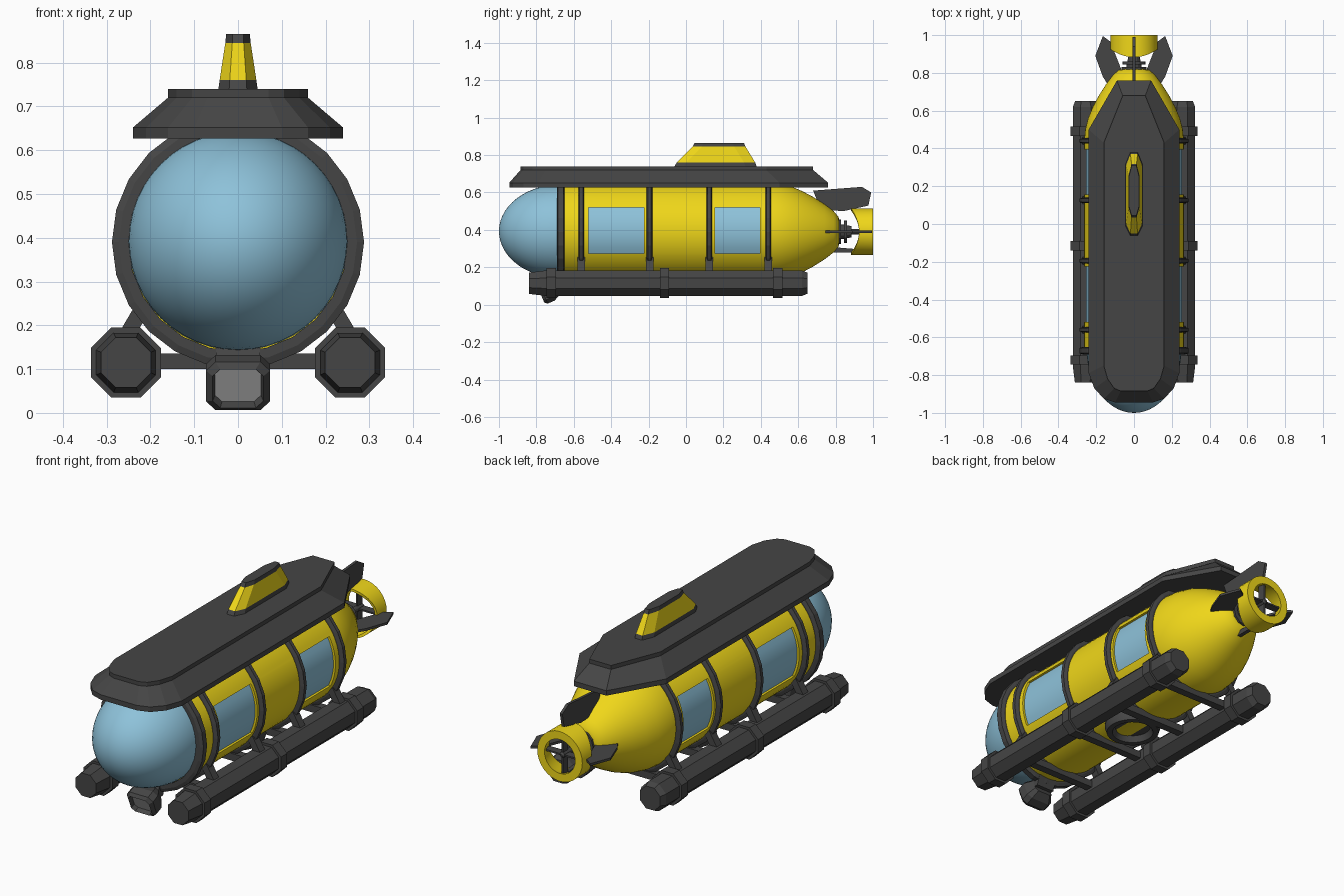
import bpy, bmesh, math
from mathutils import Vector

if "Cube" in bpy.data.objects:
    bpy.data.objects.remove(bpy.data.objects["Cube"])

ZC = 0.39  # hull axis height


def mat(name, c):
    m = bpy.data.materials.new(name)
    m.diffuse_color = (*c, 1)
    m.use_nodes = True
    m.node_tree.nodes["Principled BSDF"].inputs["Base Color"].default_value = m.diffuse_color
    return m


YELLOW = mat("yellow_paint", (0.87, 0.68, 0.01))
BLUE = mat("blue_glass", (0.27, 0.54, 0.70))
DARK = mat("dark_grey", (0.06, 0.06, 0.06))
LAMP = mat("lamp_glass", (0.35, 0.35, 0.35))


def make(name, verts, faces, m, smooth=None):
    me = bpy.data.meshes.new(name)
    me.from_pydata(verts, [], faces)
    bm = bmesh.new()
    bm.from_mesh(me)
    bmesh.ops.remove_doubles(bm, verts=bm.verts, dist=1e-5)
    bmesh.ops.recalc_face_normals(bm, faces=bm.faces)
    bm.to_mesh(me)
    bm.free()
    ob = bpy.data.objects.new(name, me)
    bpy.context.collection.objects.link(ob)
    me.materials.append(m)
    if smooth:
        shade(ob, smooth)
    return ob


def shade(ob, deg):
    bpy.ops.object.select_all(action='DESELECT')
    ob.select_set(True)
    bpy.context.view_layer.objects.active = ob
    bpy.ops.object.shade_smooth_by_angle(angle=math.radians(deg))


def loft(name, rings, m, closed=False, smooth=None):
    """Skin equal-length vertex rings; cap the ends or close into a loop."""
    n, k = len(rings[0]), len(rings)
    f = [(i * n + j, i * n + (j + 1) % n, (i + 1) % k * n + (j + 1) % n, (i + 1) % k * n + j)
         for i in range(k if closed else k - 1) for j in range(n)]
    if not closed:
        f += [tuple(range(n)), tuple(range((k - 1) * n, k * n))]
    return make(name, [v for r in rings for v in r], f, m, smooth)


def lathe(name, prof, n, m, x=0, z=ZC, closed=False, smooth=None, turn=0.0):
    """Revolve (y, radius) points about an axis along y."""
    angs = [2 * math.pi * (j + turn) / n for j in range(n)]
    return loft(name, [[(x + r * math.cos(a), y, z + r * math.sin(a)) for a in angs]
                       for y, r in prof], m, closed, smooth)


def bar(name, a, b, w, d, m=DARK):
    """Box beam from a to b, w wide along y and d deep."""
    a, b = Vector(a), Vector(b)
    u = Vector((0, 1, 0)) * w / 2
    v = (b - a).cross(u).normalized() * d / 2
    return loft(name, [[p + u + v, p + u - v, p - u - v, p - u + v] for p in (a, b)], m)


def plate(name, pts, t):
    """Vertical sheet in the yz plane, t thick."""
    return loft(name, [[(s * t / 2, y, z) for y, z in pts] for s in (-1, 1)], DARK)


# Hull with recessed window openings
hull = lathe("hull", [(-0.67, 0.255), (-0.67, 0.264), (0.44, 0.264), (0.50, 0.258), (0.56, 0.243),
                      (0.62, 0.218), (0.68, 0.186), (0.74, 0.148), (0.79, 0.110), (0.815, 0.08),
                      (0.82, 0.06)], 64, YELLOW)
windows = [(-0.52, -0.225), (0.155, 0.395)]
for y0, y1 in windows:
    for s in (-1, 1):
        cut = loft("window_cutter", [[(s * x, y0, 0.275), (s * x, y1, 0.275), (s * x, y1, 0.52),
                                      (s * x, y0, 0.52)] for x in (0.19, 0.35)], DARK)
        cut.hide_render = True
        mod = hull.modifiers.new("window", 'BOOLEAN')
        mod.operation, mod.solver, mod.object = 'DIFFERENCE', 'EXACT', cut
        bpy.ops.object.select_all(action='DESELECT')
        bpy.context.view_layer.objects.active = hull
        bpy.ops.object.modifier_apply(modifier=mod.name)
        bpy.data.objects.remove(cut)
        # Curved window pane
        rows = []
        for i in range(9):
            z = 0.275 + 0.245 * i / 8
            x = math.sqrt(0.253 ** 2 - (z - ZC) ** 2)
            rows += [(s * x, y0, z), (s * x, y1, z)]
        pane = make("window_pane", rows, [(2 * i, 2 * i + 1, 2 * i + 3, 2 * i + 2) for i in range(8)],
                    BLUE, 40)
shade(hull, 30)

# Nose dome
lathe("nose_dome", [(-0.67 - 0.33 * math.sin(t), 0.25 * math.cos(t))
                    for t in [math.pi / 2 * i / 14 for i in range(15)]], 48, BLUE,
      z=0.393, smooth=40)

# Hull bands
for y, w in ((-0.67, 0.04), (-0.56, 0.03), (-0.195, 0.03), (0.125, 0.03), (0.44, 0.03)):
    lathe("hull_band", [(y - w / 2, 0.25), (y - w / 2, 0.272), (y - w / 2 + 0.006, 0.288),
                        (y + w / 2 - 0.006, 0.288), (y + w / 2, 0.272), (y + w / 2, 0.25)],
          24, DARK, closed=True)

# Landing pontoons, clamps and struts
R8 = 1 / math.cos(math.pi / 8)
for s in (-1, 1):
    X, Z = s * 0.256, 0.115
    lathe("pontoon", [(y, r * R8) for y, r in ((-0.84, 0.042), (-0.84, 0.057), (-0.75, 0.068),
                                               (0.62, 0.068), (0.65, 0.056))], 8, DARK, X, Z, turn=0.5)
    for y in (-0.72, -0.115, 0.49):
        lathe("pontoon_clamp", [(y - 0.025, 0.06), (y - 0.025, 0.08 * R8), (y + 0.025, 0.08 * R8),
                                (y + 0.025, 0.06)], 8, DARK, X, Z, turn=0.5)
    for y in (-0.56, -0.195, 0.125, 0.44):
        bar("pontoon_strut", (s * 0.215, y, 0.245), (s * 0.262, y, 0.165), 0.04, 0.035)
for y in (-0.56, -0.195, 0.125, 0.44):
    bar("cross_bar", (-0.22, y, 0.118), (0.22, y, 0.118), 0.04, 0.036)


# Top deck: mirrored half outlines, stacked
def outline(half, z):
    return [(x, y, z) for x, y in half] + [(-x, y, z) for x, y in reversed(half)]


low = [(0.10, -0.945), (0.16, -0.925), (0.21, -0.87), (0.24, -0.79), (0.24, 0.50), (0.09, 0.76)]
top = [(0.07, -0.885), (0.105, -0.87), (0.14, -0.82), (0.16, -0.75), (0.16, 0.43), (0.06, 0.68)]
loft("top_deck", [outline(low, 0.627), outline(low, 0.652), outline(top, 0.72), outline(top, 0.74)], DARK)


# Conning tower
def oval(w, y0, y1, z):
    return outline([(w * 0.45, y0), (w, y0 + 0.05), (w, y1 - 0.06), (w * 0.45, y1)], z)


base, mid, cap = oval(0.045, -0.062, 0.378, 0.738), oval(0.042, -0.05, 0.37, 0.76), oval(0.029, 0.035, 0.318, 0.845)
loft("tower_base", [base, mid], DARK)
loft("tower", [mid, cap], YELLOW)
loft("tower_cap", [cap, oval(0.027, 0.045, 0.31, 0.865)], DARK)

# Tail fins and lower shroud strut
plate("top_fin", [(0.68, 0.61), (0.94, 0.63), (0.99, 0.60), (0.975, 0.53), (0.84, 0.50), (0.72, 0.51)], 0.014)
for s in (-1, 1):
    pts = [(0.06, 0.72), (0.14, 0.74), (0.165, 0.78), (0.205, 0.89), (0.165, 0.995), (0.125, 0.965), (0.06, 0.80)]
    loft("side_fin", [[(s * x, y, ZC + h) for x, y in pts] for h in (-0.006, 0.006)], DARK)
plate("lower_strut", [(0.76, 0.28), (0.94, 0.28), (0.94, 0.295), (0.76, 0.31)], 0.02)

# Propeller shroud: saddle-shaped front edge
angs = [2 * math.pi * j / 32 for j in range(32)]
rings = [[(r * math.cos(a), (0.925 - 0.042 * math.sin(a) ** 2) if f else y, ZC + r * math.sin(a))
          for a in angs] for r, y, f in ((0.112, 0, 1), (0.125, 0, 1), (0.125, 1.0, 0), (0.085, 1.0, 0), (0.098, 0.96, 0))]
loft("propeller_shroud", rings, YELLOW, closed=True, smooth=30)

# Propeller hub, shaft and blades
lathe("propeller_hub", [(0.80, 0.065), (0.83, 0.065), (0.83, 0.04), (0.845, 0.04), (0.845, 0.06), (0.86, 0.06),
                        (0.86, 0.035), (0.885, 0.03), (0.885, 0.014), (0.98, 0.014), (0.99, 0.006)], 12, DARK)
for a in (0, math.pi / 2):
    d = Vector((math.cos(a), 0, math.sin(a))) * 0.1
    c = Vector((0, 0.96, ZC))
    bar("propeller_blade", c - d, c + d, 0.04, 0.008)

# Belly thruster: open tube under the hull
belly = [(0.125, 0.20), (0.135, 0.13), (0.125, 0.10), (0.098, 0.10), (0.085, 0.13), (0.0, 0.13)]
loft("belly_thruster", [[(r * math.cos(a), -0.01 + r * math.sin(a), z) for a in angs] for r, z in belly],
     DARK, smooth=30)

# Nose lamp, tilted down, with recessed glass
def lamp_ring(w, h, d):
    c, n, u = Vector((0, -0.735, 0.073)), Vector((0, -0.92, -0.39)), Vector((0, -0.39, 0.92))
    k = 0.3 * w
    return [c + n * d + u * b + Vector((a, 0, 0)) for a, b in
            ((w, h - k), (w - k, h), (k - w, h), (-w, h - k), (-w, k - h), (k - w, -h), (w - k, -h), (w, k - h))]


loft("lamp_housing", [lamp_ring(0.05, 0.04, -0.05), lamp_ring(0.073, 0.06, -0.01), lamp_ring(0.073, 0.06, 0.03),
                      lamp_ring(0.058, 0.048, 0.045), lamp_ring(0.052, 0.042, 0.02)], DARK)
make("lamp_glass", [v + Vector((0, -0.003, -0.001)) for v in lamp_ring(0.052, 0.042, 0.02)], [tuple(range(8))], LAMP)
bar("lamp_bracket", (0, -0.69, 0.08), (0, -0.66, 0.16), 0.05, 0.1)
